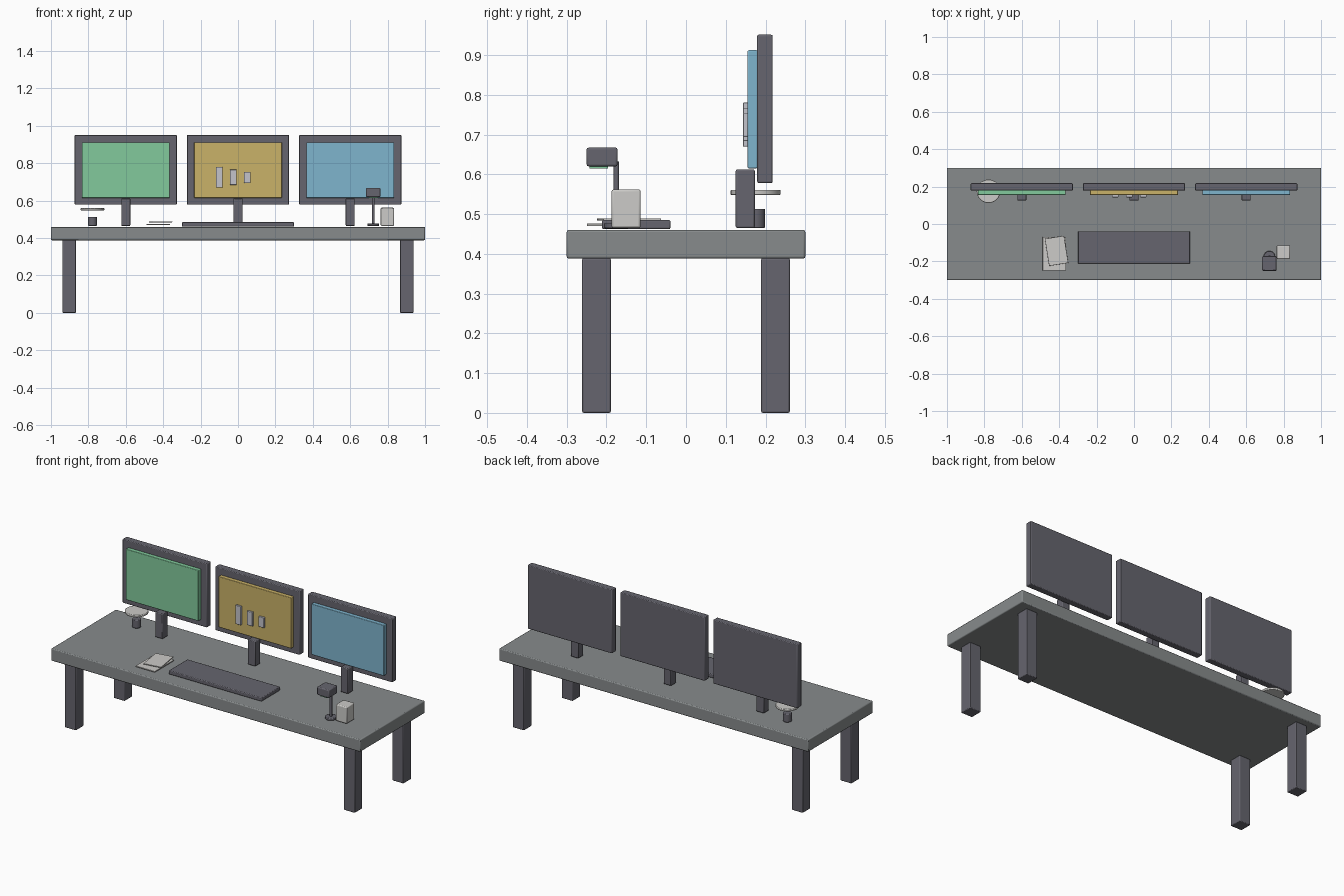
import bpy
from math import radians

if "Cube" in bpy.data.objects:
    bpy.data.objects.remove(bpy.data.objects["Cube"], do_unlink=True)


def material(name, code):
    """Flat material from an sRGB hex code, stored as linear values."""
    def linear(c):
        return c / 12.92 if c <= 0.04045 else ((c + 0.055) / 1.055) ** 2.4
    rgb = [linear(int(code[i:i + 2], 16) / 255) for i in (0, 2, 4)]
    mat = bpy.data.materials.new(name)
    mat.use_nodes = True
    mat.diffuse_color = (*rgb, 1)
    mat.node_tree.nodes["Principled BSDF"].inputs["Base Color"].default_value = (*rgb, 1)
    return mat


desk_grey = material("desk grey", "878B8C")
charcoal = material("charcoal", "66656E")
off_white = material("off white", "CCCBC8")
silver = material("silver", "C3C3CB")
green = material("screen green", "82CA9C")
amber = material("screen amber", "CAB268")
blue = material("screen blue", "7FB5CE")


def finish(name, mat, bevel):
    ob = bpy.context.object
    ob.name = name
    ob.data.materials.append(mat)
    if bevel:
        mod = ob.modifiers.new("soft edges", "BEVEL")
        mod.width = bevel
        mod.segments = 2
        mod.limit_method = "ANGLE"
        mod.angle_limit = radians(40)
    bpy.ops.object.shade_smooth_by_angle(angle=radians(35))
    return ob


def box(name, mat, x, y, z, bevel=0.004, turn=0):
    """Box from (min, max) ranges on each axis."""
    spans = (x, y, z)
    bpy.ops.mesh.primitive_cube_add(size=1, location=[(a + b) / 2 for a, b in spans])
    ob = bpy.context.object
    ob.scale = [b - a for a, b in spans]
    bpy.ops.object.transform_apply(location=False, rotation=False, scale=True)
    ob.rotation_euler.z = radians(turn)
    return finish(name, mat, bevel)


def disc(name, mat, x, y, radius, z, bevel=0.003):
    bpy.ops.mesh.primitive_cylinder_add(vertices=32, radius=radius, depth=z[1] - z[0],
                                        location=(x, y, sum(z) / 2))
    return finish(name, mat, bevel)


# Desk
box("desk_top", desk_grey, (-1, 1), (-0.3, 0.3), (0.388, 0.46), 0.005)
for side, sx in (("right", -1), ("left", 1)):
    for end, sy in (("front", -1), ("back", 1)):
        box(f"{end}_{side}_leg", charcoal, sorted((sx * 0.866, sx * 0.938)),
            sorted((sy * 0.189, sy * 0.261)), (0, 0.389))

# Three monitors with raised screens and posts
for side, cx, mat in (("right", -0.6, green), ("centre", 0, amber), ("left", 0.6, blue)):
    box(f"{side}_monitor_panel", charcoal, (cx - 0.273, cx + 0.273), (0.179, 0.218), (0.578, 0.951))
    box(f"{side}_monitor_screen", mat, (cx - 0.235, cx + 0.235), (0.155, 0.18), (0.615, 0.912), 0.003)
    box(f"{side}_monitor_post", charcoal, (cx - 0.024, cx + 0.024), (0.125, 0.173), (0.465, 0.612))

# Chart bars on the centre screen
for i, (low, high) in enumerate(((0.67, 0.78), (0.684, 0.766), (0.694, 0.754))):
    x = -0.118 + i * 0.075
    box(f"chart_bar_{i + 1}", silver, (x, x + 0.035), (0.143, 0.156), (low, high), 0.002)

# Keyboard and papers
box("keyboard", charcoal, (-0.3, 0.3), (-0.211, -0.039), (0.462, 0.485))
box("lower_paper", off_white, (-0.488, -0.364), (-0.249, -0.07), (0.47, 0.476), 0.001)
box("upper_paper", off_white, (-0.466, -0.362), (-0.217, -0.07), (0.484, 0.489), 0.001, turn=9)

# Small pot with a flat round top
disc("pot", charcoal, -0.778, 0.175, 0.024, (0.465, 0.513))
disc("pot_disc", off_white, -0.778, 0.175, 0.063, (0.548, 0.561))

# Desk lamp
disc("lamp_base", charcoal, 0.724, -0.175, 0.031, (0.464, 0.478))
disc("lamp_pole", charcoal, 0.724, -0.175, 0.007, (0.472, 0.632), 0)
box("lamp_head", charcoal, (0.685, 0.763), (-0.25, -0.172), (0.62, 0.667), 0.005)
box("lamp_light", green, (0.7, 0.748), (-0.243, -0.196), (0.614, 0.622), 0.001)

# Cup
box("cup", off_white, (0.763, 0.834), (-0.187, -0.114), (0.465, 0.562), 0.005)
